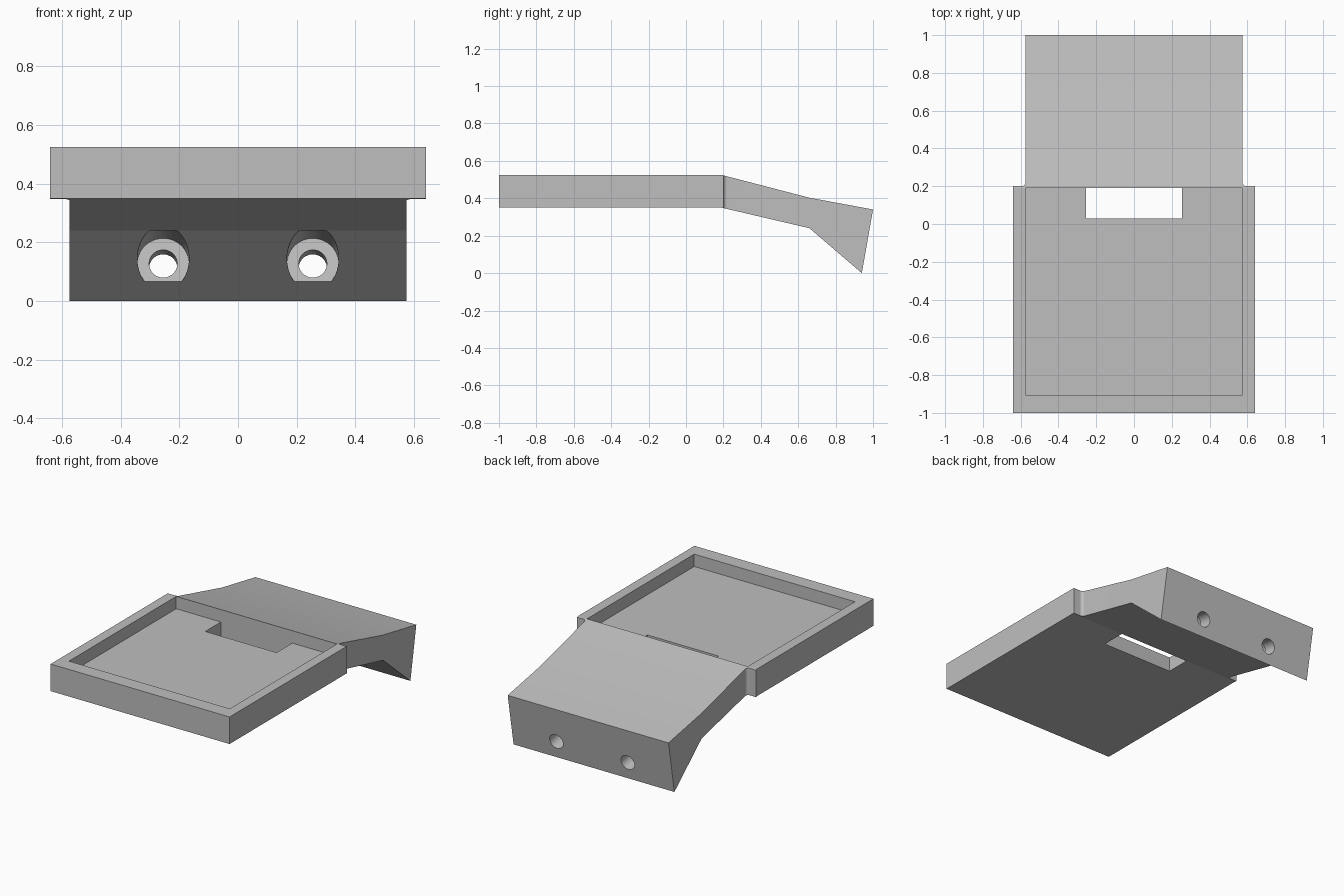
import bpy
import math
from mathutils import Vector

default = bpy.data.objects.get("Cube")
if default:
    bpy.data.objects.remove(default, do_unlink=True)

grey = bpy.data.materials.new("plain_grey")
grey.use_nodes = True
grey.diffuse_color = (0.52, 0.52, 0.52, 1)
grey.node_tree.nodes["Principled BSDF"].inputs["Base Color"].default_value = grey.diffuse_color


def prism(name, outline, place, low, high):
    """Extrude a 2D outline from low to high; place maps (a, b, depth) to xyz."""
    n = len(outline)
    verts = [place(a, b, d) for d in (low, high) for a, b in outline]
    faces = [list(range(n))[::-1], list(range(n, 2 * n))]
    faces += [[i, (i + 1) % n, n + (i + 1) % n, n + i] for i in range(n)]
    mesh = bpy.data.meshes.new(name)
    mesh.from_pydata(verts, [], faces)
    obj = bpy.data.objects.new(name, mesh)
    bpy.context.collection.objects.link(obj)
    bpy.context.view_layer.objects.active = obj
    bpy.ops.object.select_all(action='DESELECT')
    obj.select_set(True)
    bpy.ops.object.mode_set(mode='EDIT')
    bpy.ops.mesh.select_all(action='SELECT')
    bpy.ops.mesh.normals_make_consistent(inside=False)
    bpy.ops.object.mode_set(mode='OBJECT')
    return obj


def box(name, x, y, z):
    outline = [(x[0], y[0]), (x[1], y[0]), (x[1], y[1]), (x[0], y[1])]
    return prism(name, outline, lambda a, b, d: (a, b, d), *z)


def rod(name, center, axis, radius, start, end):
    bpy.ops.mesh.primitive_cylinder_add(
        vertices=48, radius=radius, depth=end - start,
        location=center + axis * (start + end) / 2,
        rotation=axis.to_track_quat('Z', 'Y').to_euler())
    bpy.context.object.name = name
    return bpy.context.object


def cut(target, cutter):
    cutter.hide_render = True
    mod = target.modifiers.new("cut", 'BOOLEAN')
    mod.operation = 'DIFFERENCE'
    mod.solver = 'EXACT'
    mod.object = cutter
    bpy.context.view_layer.objects.active = target
    bpy.ops.object.modifier_apply(modifier=mod.name)
    bpy.data.objects.remove(cutter, do_unlink=True)


# Tray and bent arm share one side profile (y, z)
profile = [(-1, 0.35), (-1, 0.525), (0.19, 0.525), (0.66, 0.403),
           (1, 0.34), (0.94, 0), (0.66, 0.24), (0.19, 0.35)]
body = prism("tray_with_bent_arm", profile, lambda a, b, d: (d, a, b), -0.64, 0.64)
body.data.materials.append(grey)

# Narrow the arm on both sides, leaving a small fillet beside the tray
arm_x, ear_y, r = 0.575, 0.2, 0.02
arc = [(arm_x + r - r * math.cos(t), ear_y + r - r * math.sin(t))
       for t in (math.pi / 2 * i / 12 for i in range(13))]
notch = arc + [(0.9, ear_y), (0.9, 1.2), (arm_x, 1.2)]
for side in (-1, 1):
    cut(body, prism("side_notch", notch, lambda a, b, d: (side * a, b, d), -0.2, 0.8))

# Shallow tray recess and the slot through its floor
cut(body, box("recess", (-arm_x, arm_x), (-0.905, 0.19), (0.445, 0.7)))
cut(body, box("slot", (-0.255, 0.255), (0.03, 0.19), (0.2, 0.7)))

# Screw holes square to the rear face, counterbored from the front
axis = Vector((0, -0.34, 0.06)).normalized()
for x in (-0.255, 0.255):
    seat = Vector((x, 0.873, 0.127))
    cut(body, rod("counterbore", seat, axis, 0.088, 0, 0.23))
    cut(body, rod("screw_hole", seat, axis, 0.048, -0.3, 0.05))

bpy.ops.object.select_all(action='DESELECT')
body.select_set(True)
bpy.context.view_layer.objects.active = body
bpy.ops.object.shade_smooth_by_angle(angle=math.radians(10))
